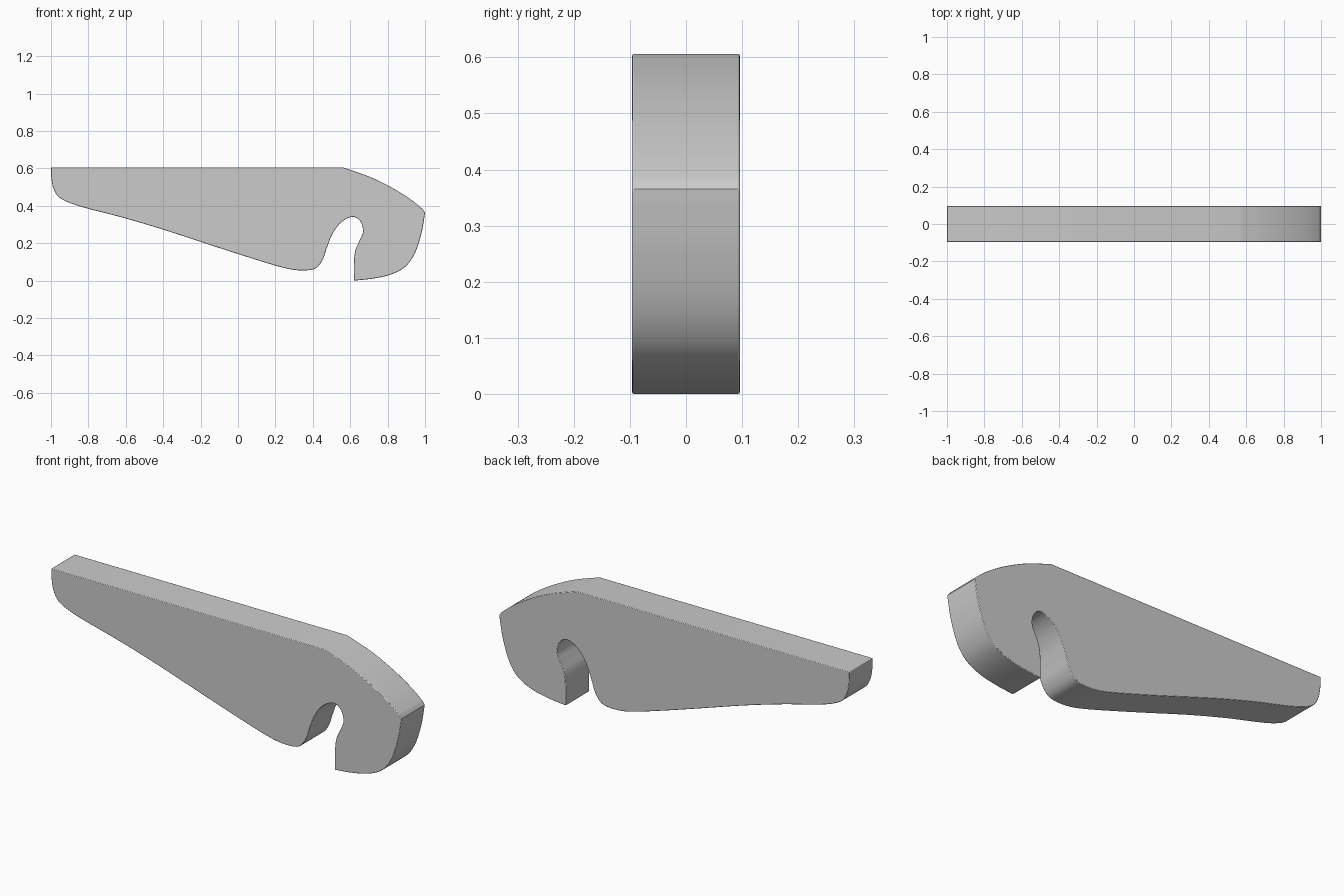
import bpy, bmesh
from mathutils import Vector
from mathutils.geometry import interpolate_bezier

if "Cube" in bpy.data.objects:
    bpy.data.objects.remove(bpy.data.objects["Cube"])

HALF = 0.096  # half thickness


def smooth_run(pts, steps=6):
    """Smooth curve through x/z points, leaving out the last point."""
    p = [Vector((x, 0, z)) for x, z in pts]
    n = len(p)
    tan = [(p[min(i + 1, n - 1)] - p[max(i - 1, 0)]).normalized() for i in range(n)]
    out = []
    for i in range(n - 1):
        h = (p[i + 1] - p[i]).length / 3
        out += interpolate_bezier(p[i], p[i] + tan[i] * h,
                                  p[i + 1] - tan[i + 1] * h, p[i + 1], steps + 1)[:-1]
    return out


# Outline, split at its sharp corners
belly_and_slot = [(-1, .606), (-.998, .55), (-.988, .497), (-.963, .452), (-.91, .42),
                  (-.82, .39), (-.62, .338), (-.4, .273), (-.1, .175), (.1, .111),
                  (.22, .075), (.29, .059), (.36, .055), (.415, .066), (.452, .11),
                  (.475, .175), (.505, .25), (.55, .31), (.612, .341), (.652, .32),
                  (.668, .265), (.65, .215), (.628, .165), (.62, .1), (.62, 0)]
hook_end = [(.62, 0), (.72, .011), (.82, .034), (.895, .075), (.945, .145),
            (.98, .25), (.996, .335), (1, .365)]
shoulder = [(1, .365), (.985, .385), (.92, .437), (.82, .499), (.7, .557), (.56, .606)]
outline = (smooth_run(belly_and_slot) + smooth_run(hook_end)
           + smooth_run(shoulder) + [Vector((.56, 0, .606))])

# Plate: outline extruded through its thickness
bm = bmesh.new()
face = bm.faces.new([bm.verts.new((v.x, -HALF, v.z)) for v in outline])
ext = bmesh.ops.extrude_face_region(bm, geom=[face])
bmesh.ops.translate(bm, vec=(0, 2 * HALF, 0),
                    verts=[g for g in ext["geom"] if isinstance(g, bmesh.types.BMVert)])
bmesh.ops.recalc_face_normals(bm, faces=bm.faces)
mesh = bpy.data.meshes.new("hooked_plate")
bm.to_mesh(mesh)
bm.free()
plate = bpy.data.objects.new("hooked_plate", mesh)
bpy.context.collection.objects.link(plate)

# Small softened rim
bevel = plate.modifiers.new("rim", "BEVEL")
bevel.width = 0.003
bevel.segments = 2
bevel.limit_method = "ANGLE"
bevel.angle_limit = 1.0

bpy.context.view_layer.objects.active = plate
plate.select_set(True)
bpy.ops.object.shade_smooth_by_angle(angle=0.6)
